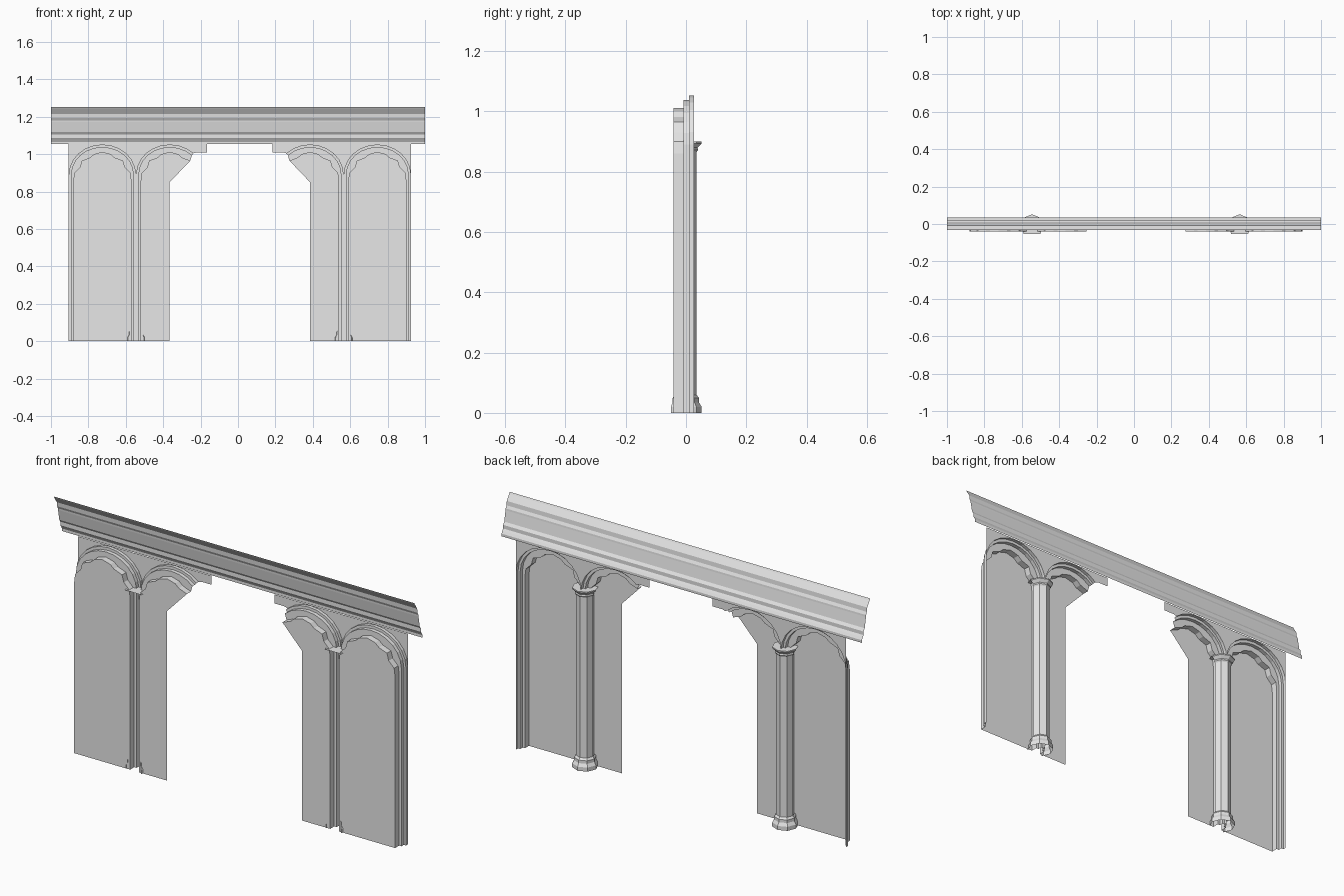
import bpy, bmesh
from math import cos, sin, pi, radians

cube = bpy.data.objects.get("Cube")
if cube:
    bpy.data.objects.remove(cube)

stone = bpy.data.materials.new("grey_stone")
stone.use_nodes = True
stone.diffuse_color = (0.8, 0.8, 0.8, 1)
stone.node_tree.nodes["Principled BSDF"].inputs["Base Color"].default_value = (0.8, 0.8, 0.8, 1)

TOP = 1.055                 # underside of the cornice
WALL, MID, INNER, BACK = 0.026, 0.01, -0.009, -0.041   # depth of each recess
MIRROR_X = 0.01


def finish(name, bm):
    bmesh.ops.remove_doubles(bm, verts=bm.verts, dist=0.0002)
    bmesh.ops.recalc_face_normals(bm, faces=bm.faces)
    mesh = bpy.data.meshes.new(name)
    bm.to_mesh(mesh)
    bm.free()
    mesh.materials.append(stone)
    obj = bpy.data.objects.new(name, mesh)
    bpy.context.scene.collection.objects.link(obj)


def loft(name, rows, polygons=()):
    """Skin neighbouring rows of points, then add loose polygons."""
    bm = bmesh.new()
    grid = [[bm.verts.new(p) for p in row] for row in rows]
    for a, b in zip(grid, grid[1:]):
        for i in range(len(a) - 1):
            bm.faces.new((a[i], a[i + 1], b[i + 1], b[i]))
    for poly in polygons:
        bm.faces.new([bm.verts.new(p) for p in poly])
    finish(name, bm)


# Outlines of the arch orders, as (offset from the arch centre, height)
def arch(half_width, rise):
    return [(-half_width * cos(pi * i / 12), 0.89 + rise * sin(pi * i / 12))
            for i in range(13)]


half_foil = [(0.155, 0.86), (0.15, 0.90), (0.12, 0.93), (0.11, 0.965),
             (0.065, 0.982), (0.045, 1.0)]
foil = [(-u, z) for u, z in half_foil] + [(0, 1.012)] + half_foil[::-1]
outer_order, inner_order = arch(0.18, 0.162), arch(0.168, 0.148)


def build_bay(name, centre, direction, broken):
    def place(outline, y):
        return [(centre + direction * u, y, z) for u, z in outline]

    def trim(outline):
        # a broken bay stops part way down its far side
        start = [(outline[0][0], 0)]
        if broken:
            return start + outline[:10]
        return start + outline + [(outline[-1][0], 0)]

    a, b, c = trim(outer_order), trim(inner_order), trim(foil)
    # stepped recess
    loft(name + "_recess", [place(a, WALL), place(a, MID), place(b, MID),
                            place(b, INNER), place(c, INNER), place(c, BACK)])
    # back panel
    edge = c + ([(0, 0.85), (0, 0)] if broken else [])
    loft(name + "_panel", [], [place(edge, BACK)])
    # wall above the arch
    crown = outer_order[:10] if broken else outer_order
    if broken:
        crown = crown + [(0.145, 1.01), (0.2, 1.01)]
    loft(name + "_spandrel", [place(crown, WALL),
                              place([(u, TOP) for u, z in crown], WALL)])


def turned(name, x, profile, first, last, polygons=()):
    """Part of an eight-sided turned shape around the column axis."""
    angles = [radians(d) for d in range(first, last + 1, 45)]
    loft(name, [[(x + r * cos(t), -0.008 + r * sin(t), z) for t in angles]
                for r, z in profile], polygons)


for side, s in (("right", -1), ("left", 1)):
    build_bay(side + "_outer_bay", MIRROR_X + s * 0.735, s, False)
    build_bay(side + "_inner_bay", MIRROR_X + s * 0.375, -s, True)

    # column with base and capital, open towards the panels
    x = MIRROR_X + s * 0.555
    turned(side + "_column_shaft", x, [(0.043, 0.05), (0.043, 0.88)], 0, 180)
    turned(side + "_column_base", x,
           [(0.06, 0), (0.06, 0.02), (0.051, 0.035), (0.051, 0.05), (0.043, 0.06)],
           -45, 225)
    abacus = [(x - 0.045, -0.053, 0.9), (x + 0.045, -0.053, 0.9)]
    abacus += [(x + 0.06 * cos(t * pi / 4), -0.008 + 0.06 * sin(t * pi / 4), 0.9)
               for t in range(5)]
    turned(side + "_column_capital", x,
           [(0.043, 0.865), (0.048, 0.872), (0.046, 0.88), (0.06, 0.894), (0.06, 0.9)],
           0, 180, [abacus])

# Moulded cornice: an open sheet leaning forward at the top
cornice = [(-0.031, 1.251), (-0.027, 1.243), (-0.008, 1.214), (-0.006, 1.193),
           (0.001, 1.18), (0.002, 1.171), (0.012, 1.118), (0.021, 1.105),
           (0.021, 1.087), (0.027, 1.078), (0.034, 1.066), (0.034, 1.053)]
loft("cornice", [[(x, y, z) for y, z in cornice] for x in (-1, 1)])
